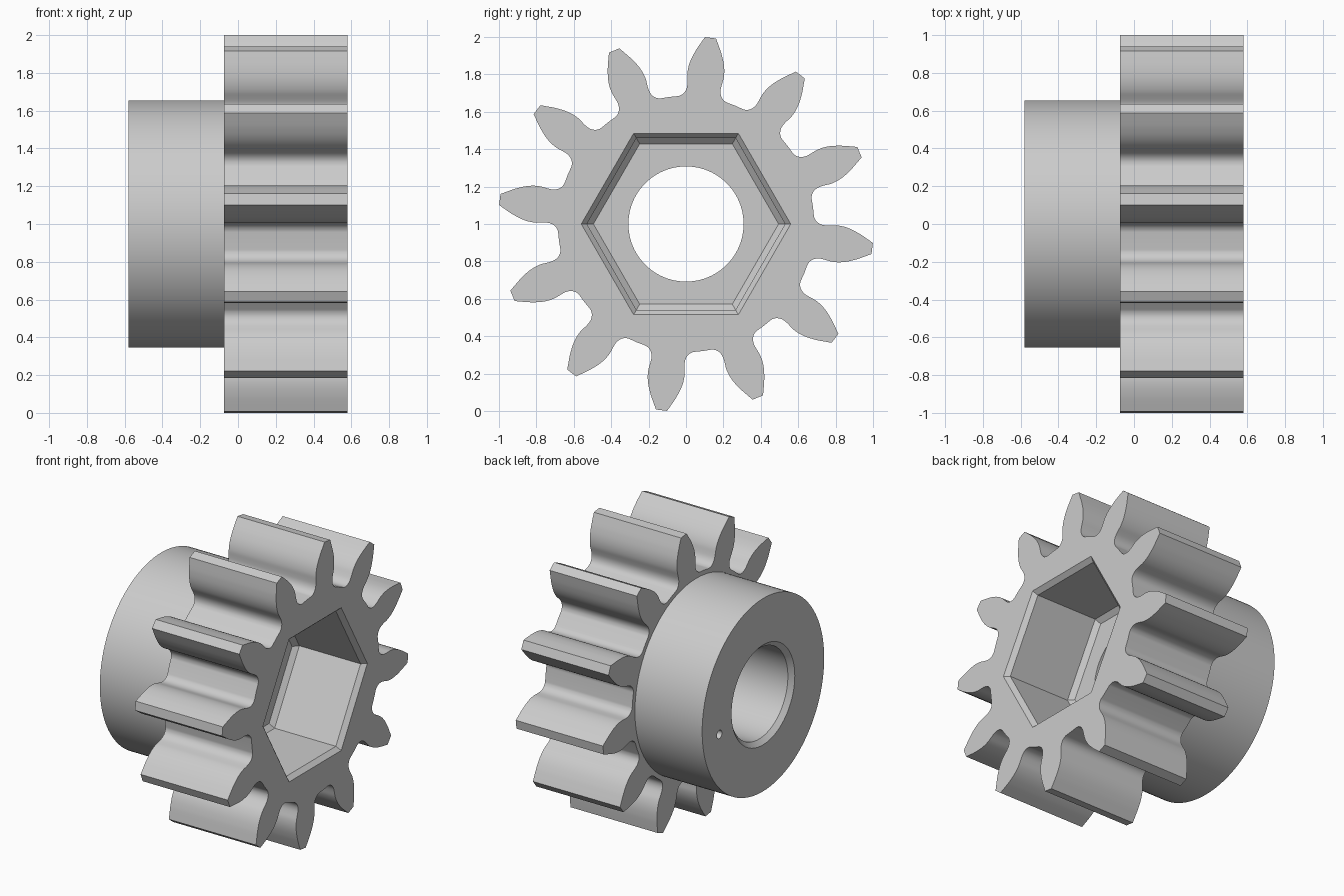
import bpy, bmesh
from math import cos, sin, pi, radians
from mathutils import Vector

cube = bpy.data.objects.get("Cube")
if cube:
    bpy.data.objects.remove(cube, do_unlink=True)

CENTRE_Z = 1.0
TEETH = 12

steel = bpy.data.materials.new("plain_grey")
steel.use_nodes = True
grey = (0.6, 0.6, 0.6, 1)
steel.diffuse_color = grey
steel.node_tree.nodes["Principled BSDF"].inputs["Base Color"].default_value = grey


def ring(radius, sides, y=0, z=0):
    return [(y + radius * cos(2 * pi * i / sides), z + radius * sin(2 * pi * i / sides))
            for i in range(sides)]


def loft(name, sections):
    """Closed solid along x from (x, outline) sections with equal point counts."""
    bm = bmesh.new()
    loops = [[bm.verts.new((x, y, z + CENTRE_Z)) for y, z in pts] for x, pts in sections]
    for a, b in zip(loops, loops[1:]):
        for i in range(len(a)):
            j = (i + 1) % len(a)
            bm.faces.new((a[i], a[j], b[j], b[i]))
    bm.faces.new(loops[0])
    bm.faces.new(loops[-1])
    bmesh.ops.recalc_face_normals(bm, faces=bm.faces)
    mesh = bpy.data.meshes.new(name)
    bm.to_mesh(mesh)
    bm.free()
    mesh.materials.append(steel)
    obj = bpy.data.objects.new(name, mesh)
    bpy.context.collection.objects.link(obj)
    return obj


def combine(target, tool, operation):
    mod = target.modifiers.new(operation.lower(), 'BOOLEAN')
    mod.operation, mod.object, mod.solver = operation, tool, 'EXACT'
    bpy.context.view_layer.objects.active = target
    bpy.ops.object.modifier_apply(modifier=mod.name)
    bpy.data.objects.remove(tool, do_unlink=True)


def smooth_path(pts, steps=3):
    """Catmull-Rom curve through the points."""
    p = [Vector(q) for q in pts]
    p = [2 * p[0] - p[1]] + p + [2 * p[-1] - p[-2]]
    out = []
    for a, b, c, d in zip(p, p[1:], p[2:], p[3:]):
        for s in range(steps):
            t = s / steps
            out.append(0.5 * (2 * b + (c - a) * t + (2 * a - 5 * b + 4 * c - d) * t ** 2
                              + (3 * b - a - 3 * c + d) * t ** 3))
    return out + [p[-2]]


# Half tooth flank, root to tip: (distance from axis, half width)
flank = smooth_path([(0.672, 0.133), (0.677, 0.121), (0.69, 0.105), (0.71, 0.094),
                     (0.735, 0.09), (0.765, 0.093), (0.80, 0.098), (0.84, 0.096),
                     (0.88, 0.087), (0.92, 0.072), (0.95, 0.058), (1.004, 0.03)])
root = Vector((0.685 * cos(pi / TEETH), -0.685 * sin(pi / TEETH)))
tooth = [root] + [Vector((r, -w)) for r, w in flank] + [Vector((r, w)) for r, w in reversed(flank)]
outline = []
for k in range(TEETH):
    a = radians(22.5) + k * 2 * pi / TEETH
    outline += [(r * cos(a) - w * sin(a), r * sin(a) + w * cos(a)) for r, w in tooth]

# Toothed wheel and round hub
gear = loft("pinion_gear", [(-0.075, outline), (0.58, outline)])
hub = loft("hub", [(-0.58, ring(0.655, 128)), (0.0, ring(0.655, 128))])
combine(gear, hub, 'UNION')

# Hexagonal pocket with bevelled mouth and floor
pocket = loft("hex_pocket", [(x, ring(r, 6)) for x, r in
                             ((0.6, 0.58), (0.55, 0.53), (0.09, 0.53), (0.06, 0.495))])
combine(gear, pocket, 'DIFFERENCE')

# Shaft bore with bevelled mouth
bore = loft("shaft_bore", [(x, ring(r, 96)) for x, r in
                           ((-0.6, 0.36), (-0.55, 0.308), (0.2, 0.308))])
combine(gear, bore, 'DIFFERENCE')

# Small blind hole in the hub face
pin = loft("pin_hole", [(x, ring(0.028, 24, 0.47, -0.09)) for x in (-0.65, -0.3)])
combine(gear, pin, 'DIFFERENCE')

for o in bpy.context.selected_objects:
    o.select_set(False)
gear.select_set(True)
bpy.context.view_layer.objects.active = gear
bpy.ops.object.shade_smooth_by_angle(angle=radians(22))
